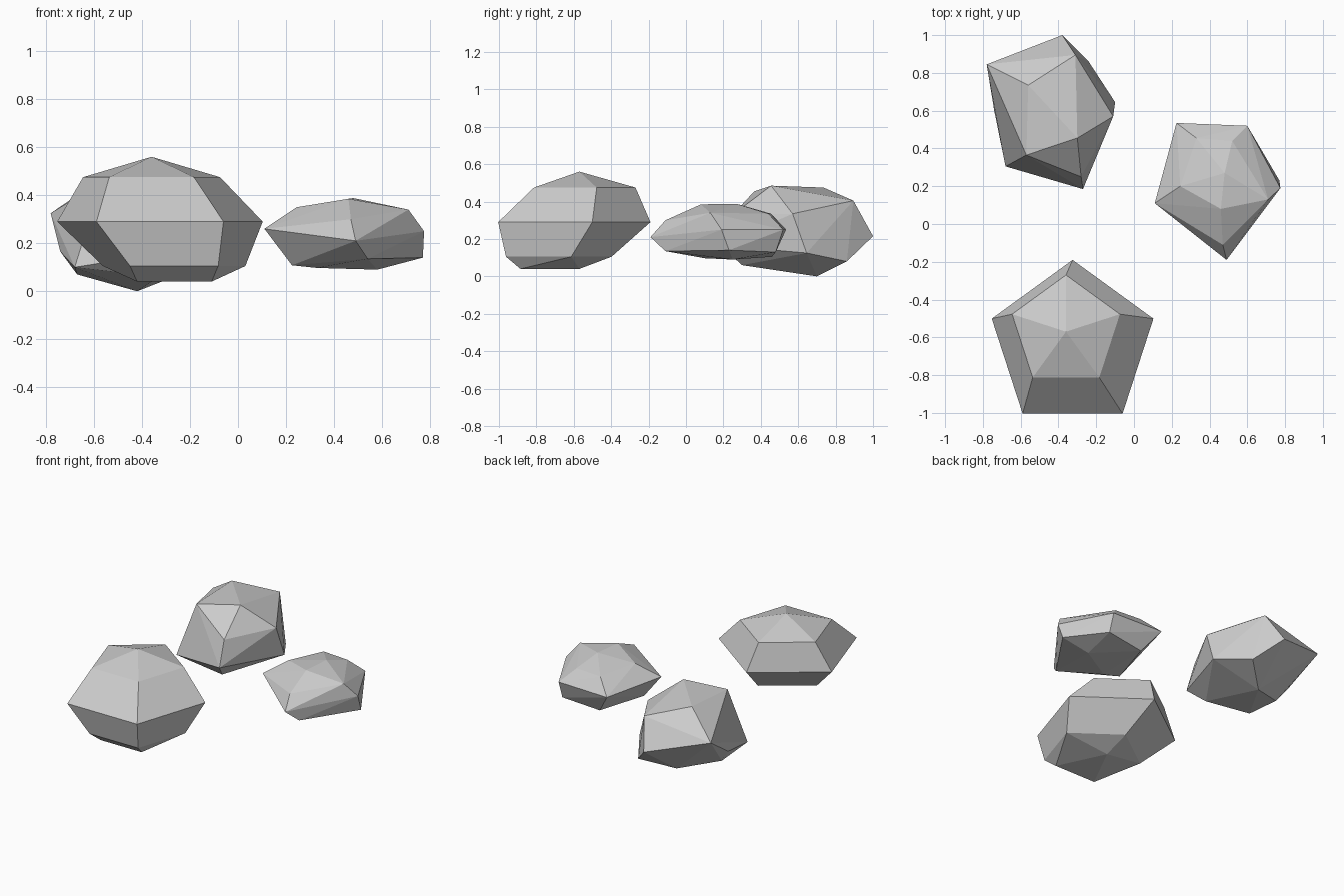
import bpy, bmesh
from math import sin, cos, pi


def ring(cx, cy, r, z):
    """Five-sided ring with one corner pointing to +y."""
    return [(cx + r * sin(2 * pi * i / 5), cy + r * cos(2 * pi * i / 5), z) for i in range(5)]


def rock(name, pts):
    """Faceted boulder: the convex hull of its corner points."""
    bm = bmesh.new()
    for p in pts:
        bm.verts.new(p)
    res = bmesh.ops.convex_hull(bm, input=bm.verts[:])
    junk = {g for g in res["geom_interior"] + res["geom_unused"] if isinstance(g, bmesh.types.BMVert)}
    bmesh.ops.delete(bm, geom=list(junk), context='VERTS')
    bmesh.ops.dissolve_limit(bm, angle_limit=0.03, verts=bm.verts[:], edges=bm.edges[:])
    bmesh.ops.recalc_face_normals(bm, faces=bm.faces[:])
    me = bpy.data.meshes.new(name)
    bm.to_mesh(me)
    bm.free()
    ob = bpy.data.objects.new(name, me)
    bpy.context.collection.objects.link(ob)
    return ob


# Large front rock: stacked rings, pointed top, small flat foot
rock("front_rock",
     [(-0.36, -0.57, 0.56)]
     + ring(-0.36, -0.57, 0.30, 0.475)
     + ring(-0.325, -0.64, 0.45, 0.29)
     + ring(-0.266, -0.71, 0.312, 0.105)
     + [(-0.11, -0.885, 0.04), (-0.42, -0.885, 0.04), (-0.26, -0.57, 0.04)])

# Tilted back rock
rock("back_rock", [
    # crown
    (-0.56, 0.735, 0.475), (-0.57, 0.365, 0.455), (-0.30, 0.455, 0.485),
    (-0.31, 0.895, 0.405), (-0.28, 0.25, 0.33),
    # widest belt
    (-0.38, 1.0, 0.215), (-0.78, 0.845, 0.325), (-0.68, 0.305, 0.10),
    (-0.27, 0.185, 0.165), (-0.11, 0.57, 0.335), (-0.10, 0.645, 0.125),
    # underside
    (-0.74, 0.60, 0.165), (-0.67, 0.57, 0.07), (-0.33, 0.30, 0.06),
    (-0.24, 0.86, 0.08), (-0.42, 0.70, 0.0)])

# Low rock on the right
rock("side_rock", [
    # crown
    (0.48, 0.27, 0.388), (0.46, 0.08, 0.385), (0.245, 0.20, 0.35),
    (0.33, 0.455, 0.335), (0.52, 0.44, 0.335), (0.71, 0.13, 0.34), (0.47, -0.11, 0.30),
    # widest belt
    (0.49, -0.19, 0.21), (0.775, 0.19, 0.25), (0.60, 0.52, 0.25),
    (0.225, 0.535, 0.25), (0.11, 0.11, 0.26),
    # underside
    (0.54, -0.11, 0.135), (0.77, 0.23, 0.14), (0.60, 0.48, 0.13),
    (0.33, 0.46, 0.105), (0.225, 0.13, 0.108), (0.33, 0.10, 0.097), (0.58, 0.25, 0.09)])
